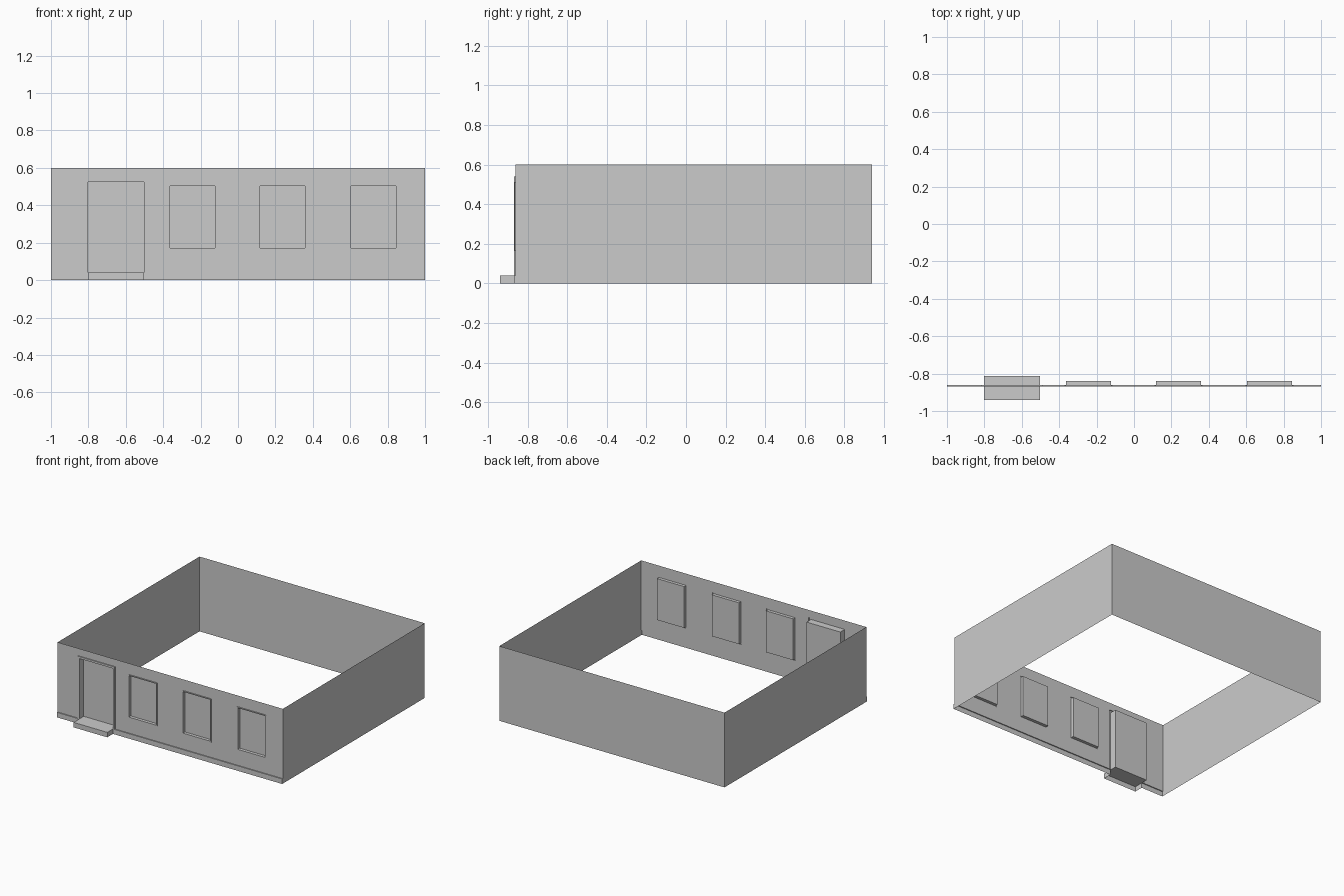
import bpy

if "Cube" in bpy.data.objects:
    bpy.data.objects.remove(bpy.data.objects["Cube"])

FRONT, BACK, PROUD = -0.86, 0.94, -0.868
HEIGHT, BASE = 0.6, 0.04
DOOR = (-0.802, -0.503, BASE, 0.525)          # x0, x1, z0, z1
WINDOWS = [(x, x + 0.241, 0.171, 0.503) for x in (-0.364, 0.118, 0.604)]


def make(name, faces):
    """Mesh from a list of polygons, welding shared corners."""
    verts, index, polys = [], {}, []
    for face in faces:
        poly = []
        for p in face:
            key = tuple(round(c, 5) for c in p)
            if key not in index:
                index[key] = len(verts)
                verts.append(key)
            poly.append(index[key])
        polys.append(poly)
    mesh = bpy.data.meshes.new(name)
    mesh.from_pydata(verts, [], polys)
    mesh.update()
    ob = bpy.data.objects.new(name, mesh)
    bpy.context.collection.objects.link(ob)
    return ob


def grow(r, d, sill=True):
    return (r[0] - d, r[1] + d, r[2] - (d if sill else 0), r[3] + d)


def loop(r, y):
    x0, x1, z0, z1 = r
    return [(x0, y, z0), (x1, y, z0), (x1, y, z1), (x0, y, z1)]


def recess(name, r, width, proud, depth, sill=True):
    """Raised surround, reveals and the set-back panel."""
    outer = grow(r, width, sill)
    loops = [loop(outer, FRONT), loop(outer, proud), loop(r, proud), loop(r, depth)]
    faces = [loops[-1]]
    for a, b in zip(loops, loops[1:]):
        for i in range(0 if sill else 1, 4):
            j = (i + 1) % 4
            faces.append([a[i], a[j], b[j], b[i]])
    make(name, faces)
    return outer


# Door and windows
holes = [recess("door", DOOR, 0.016, PROUD, -0.812, sill=False)]
for n, win in enumerate(WINDOWS):
    holes.append(recess(f"window_{n + 1}", win, 0.008, -0.865, -0.84))

# Front wall sheet with openings
xs = sorted({-1, 1} | {v for h in holes for v in h[:2]})
zs = sorted({BASE, HEIGHT} | {v for h in holes for v in h[2:]})
cells = []
for x0, x1 in zip(xs, xs[1:]):
    for z0, z1 in zip(zs, zs[1:]):
        cx, cz = (x0 + x1) / 2, (z0 + z1) / 2
        if not any(h[0] < cx < h[1] and h[2] < cz < h[3] for h in holes):
            cells.append(loop((x0, x1, z0, z1), FRONT))
make("front_wall", cells)

# Side and back walls
path = [(1, FRONT), (1, BACK), (-1, BACK), (-1, FRONT)]
make("side_and_back_walls", [
    [(*a, 0), (*b, 0), (*b, HEIGHT), (*a, HEIGHT)] for a, b in zip(path, path[1:])])

# Plinth on both sides of the door, with closed outer ends
plinth = []
for x0, x1 in ((-1, DOOR[0]), (DOOR[1], 1)):
    plinth.append(loop((x0, x1, 0, BASE), PROUD))
    plinth.append([(x0, PROUD, BASE), (x1, PROUD, BASE), (x1, FRONT, BASE), (x0, FRONT, BASE)])
plinth.append([(1, PROUD, 0), (1, FRONT, 0), (1, FRONT, BASE), (1, PROUD, BASE)])
plinth.append([(-1, FRONT, 0), (-1, PROUD, 0), (-1, PROUD, BASE), (-1, FRONT, BASE)])
make("plinth", plinth)

# Door step, open underneath
x0, x1, y0, y1 = DOOR[0], DOOR[1], -0.94, -0.812
make("door_step", [
    [(x0, y0, BASE), (x1, y0, BASE), (x1, y1, BASE), (x0, y1, BASE)],
    loop((x0, x1, 0, BASE), y0),
    [(x1, y0, 0), (x1, PROUD, 0), (x1, PROUD, BASE), (x1, y0, BASE)],
    [(x0, PROUD, 0), (x0, y0, 0), (x0, y0, BASE), (x0, PROUD, BASE)]])
